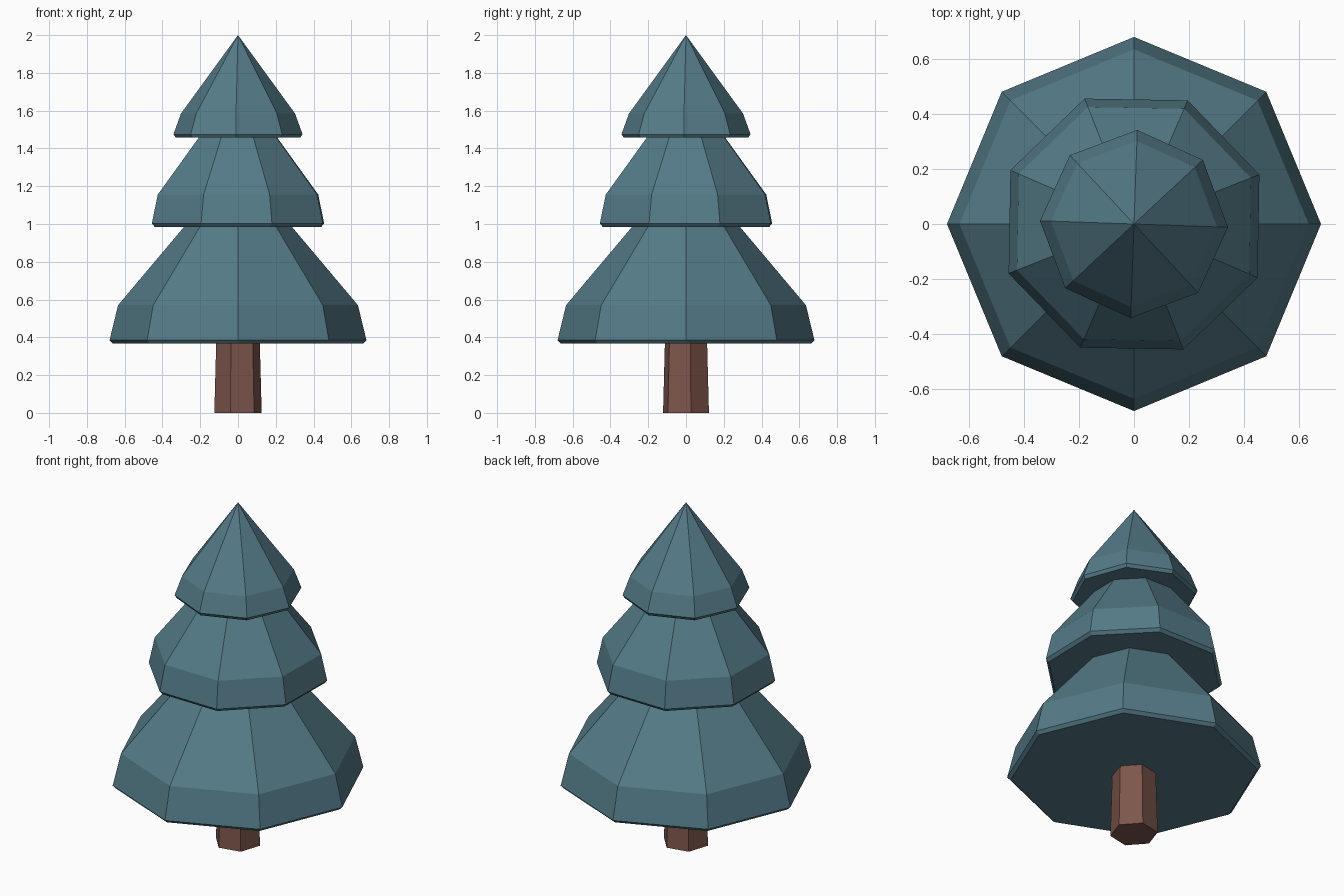
import bpy, bmesh, math

if "Cube" in bpy.data.objects:
    bpy.data.objects.remove(bpy.data.objects["Cube"])


def material(name, rgb):
    m = bpy.data.materials.new(name)
    m.diffuse_color = (*rgb, 1.0)
    m.use_nodes = True
    m.node_tree.nodes["Principled BSDF"].inputs["Base Color"].default_value = m.diffuse_color
    return m


def lathe(name, profile, sides, turn, mat):
    """Faceted solid from (radius, height) rings; radius 0 makes an apex."""
    bm = bmesh.new()
    rings = []
    for r, z in profile:
        if r == 0:
            rings.append([bm.verts.new((0, 0, z))] * sides)
            continue
        angles = [math.radians(turn) + math.tau * i / sides for i in range(sides)]
        rings.append([bm.verts.new((r * math.cos(a), r * math.sin(a), z)) for a in angles])
    bm.faces.new(rings[0][::-1])
    for low, high in zip(rings, rings[1:]):
        for i in range(sides):
            j = (i + 1) % sides
            corners = [low[i], low[j], high[j], high[i]]
            bm.faces.new(list(dict.fromkeys(corners)))
    if profile[-1][0] > 0:
        bm.faces.new(rings[-1])
    bmesh.ops.recalc_face_normals(bm, faces=bm.faces[:])
    mesh = bpy.data.meshes.new(name)
    bm.to_mesh(mesh)
    bm.free()
    mesh.materials.append(mat)
    obj = bpy.data.objects.new(name, mesh)
    bpy.context.collection.objects.link(obj)
    return obj


needles = material("blue_green_needles", (0.089, 0.198, 0.246))
bark = material("brown_bark", (0.202, 0.093, 0.070))

# Tapered six-sided trunk
lathe("trunk", [(0.128, 0), (0.117, 0.40)], 6, 11.6, bark)

# Three eight-sided tiers: underside, thin rim, steep skirt, long slope
lathe("lower_branches",
      [(0.662, 0.367), (0.68, 0.385), (0.635, 0.57), (0.235, 1.045)], 8, 0, needles)
lathe("middle_branches",
      [(0.474, 0.985), (0.49, 1.003), (0.457, 1.155), (0.19, 1.50)], 8, 21.5, needles)
lathe("top_branches",
      [(0.330, 1.457), (0.342, 1.475), (0.302, 1.585), (0, 2.0)], 8, -2.0, needles)
